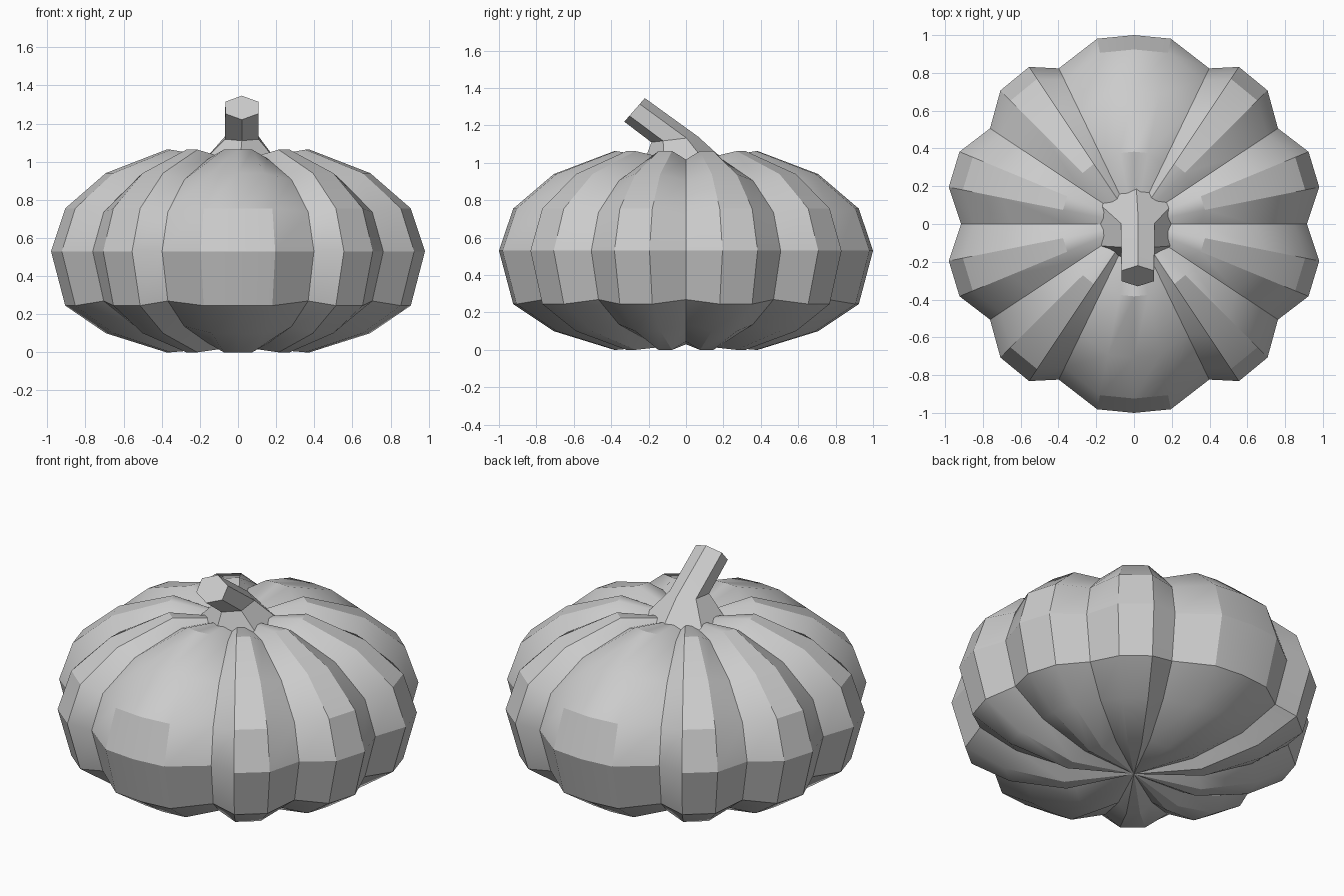
import bpy, bmesh
from math import cos, sin, pi, radians

if "Cube" in bpy.data.objects:
    bpy.data.objects.remove(bpy.data.objects["Cube"])


def finish(bm, name, angle):
    bmesh.ops.recalc_face_normals(bm, faces=bm.faces)
    me = bpy.data.meshes.new(name)
    bm.to_mesh(me)
    bm.free()
    ob = bpy.data.objects.new(name, me)
    bpy.context.collection.objects.link(ob)
    bpy.ops.object.select_all(action='DESELECT')
    ob.select_set(True)
    bpy.context.view_layer.objects.active = ob
    bpy.ops.object.shade_smooth_by_angle(angle=radians(angle))
    return ob


def bridge(bm, a, b):
    n = len(a)
    for i in range(n):
        j = (i + 1) % n
        bm.faces.new((a[i], a[j], b[j], b[i]))


# Pumpkin body: squashed 32-sided sphere whose groove meridians are pulled inward
quarter = [(0, 1), (11.25, 0), (22.5, 0), (33.6, 1), (45, 0),
           (56.25, 0), (64.2, 1), (78.75, 0), (90, 0)]
half = quarter + [(180 - a, g) for a, g in quarter[-2::-1]]
around = half[:-1] + [(a + 180, g) for a, g in half[:-1]]
profile = [(0.383, 0.0), (0.707, 0.10), (0.924, 0.245), (1.0, 0.53),
           (0.924, 0.755), (0.707, 0.94), (0.383, 1.063)]
MID, GROOVE = 0.53, 0.915

bm = bmesh.new()
rings = []
for r, z in profile:
    ring = []
    for a, g in around:
        k = GROOVE if g else 1.0
        t = radians(a)
        ring.append(bm.verts.new((r * k * cos(t), r * k * sin(t), MID + (z - MID) * k)))
    rings.append(ring)
for a, b in zip(rings, rings[1:]):
    bridge(bm, a, b)
for ring, z in ((rings[0], 0.03), (rings[-1], 1.0)):
    pole = bm.verts.new((0, 0, z))
    for i in range(len(ring)):
        bm.faces.new((ring[i], ring[(i + 1) % len(ring)], pole))
finish(bm, "pumpkin_body", 30)

# Stem: six-sided, flared base, leaning forward; sections are
# (centre), half width, (depth axis y, z)
sections = [((0.01, 0.0, 0.99), 0.235, (0.23, 0.0)),
            ((0.02, -0.06, 1.125), 0.102, (0.125, 0.015)),
            ((0.02, -0.275, 1.283), 0.10, (0.055, 0.063))]
bm = bmesh.new()
loops = []
for (cx, cy, cz), w, (dy, dz) in sections:
    loops.append([bm.verts.new((cx + w * sin(i * pi / 3),
                                cy + dy * cos(i * pi / 3),
                                cz + dz * cos(i * pi / 3))) for i in range(6)])
for a, b in zip(loops, loops[1:]):
    bridge(bm, a, b)
bm.faces.new(loops[0])
bm.faces.new(loops[-1])
finish(bm, "stem", 30)
